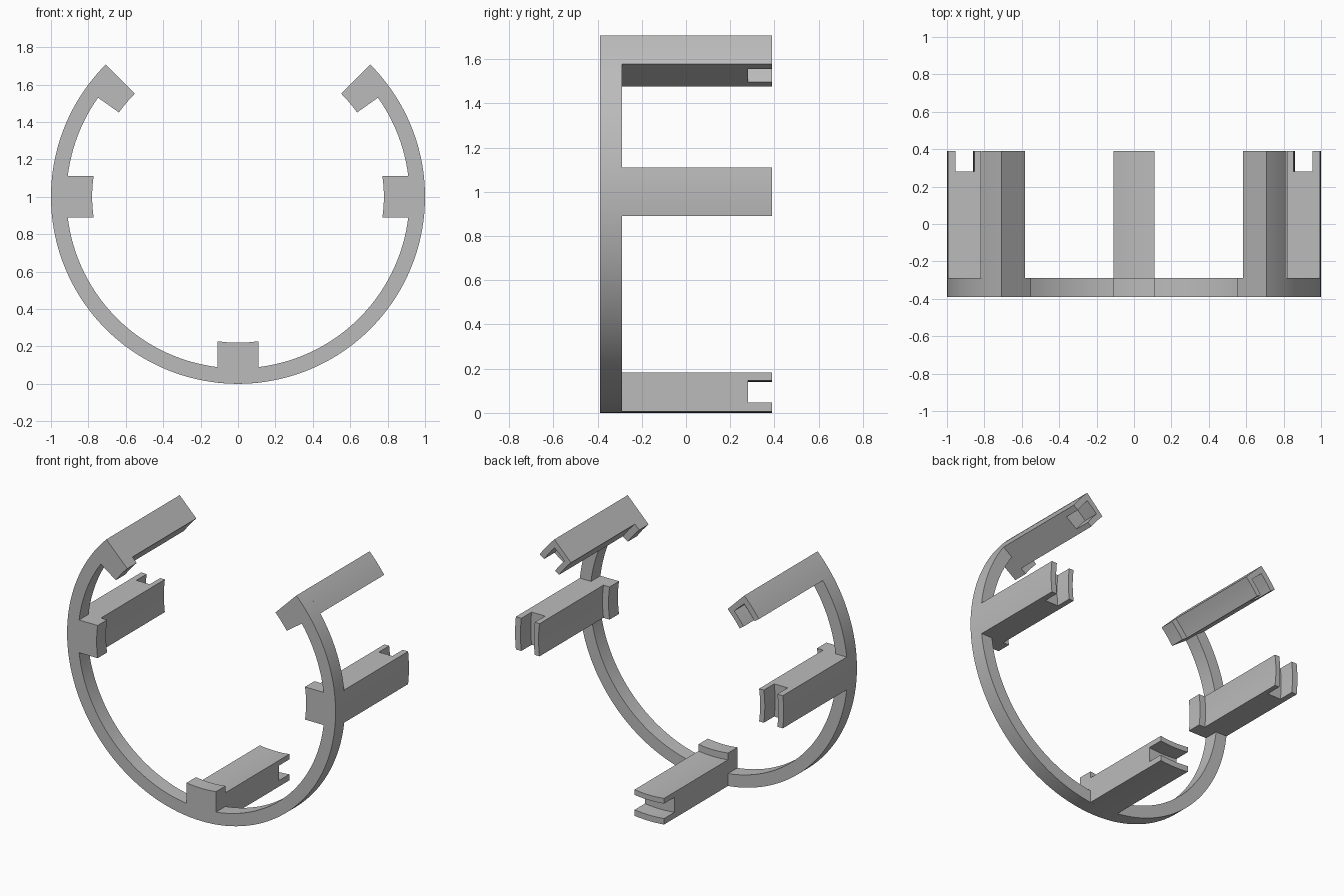
import bpy, bmesh
from math import sin, cos, asin, radians, pi, ceil

cube = bpy.data.objects.get("Cube")
if cube:
    bpy.data.objects.remove(cube, do_unlink=True)

grey = bpy.data.materials.new("plain_grey")
grey.use_nodes = True
grey.diffuse_color = (0.5, 0.5, 0.5, 1)
grey.node_tree.nodes["Principled BSDF"].inputs["Base Color"].default_value = (0.5, 0.5, 0.5, 1)

OUTER, INNER, TAB, BAR = 1.0, 0.917, 0.78, 0.825   # radii
FRONT, RING_BACK, BACK = -0.39, -0.29, 0.39        # depths
HALF = 0.11                                        # half width of a straight tab
TOP, TOP_LOW = radians(45), radians(35.3)          # angles of the end tabs


def arc(r, a0, a1):
    n = max(1, ceil(abs(a1 - a0) / radians(2.5)))
    return [(r * cos(a), 1 + r * sin(a)) for a in (a0 + (a1 - a0) * i / n for i in range(n + 1))]


def prism(name, outline, y0, y1):
    bm = bmesh.new()
    face = bm.faces.new([bm.verts.new((x, y0, z)) for x, z in outline])
    res = bmesh.ops.extrude_face_region(bm, geom=[face])
    moved = [v for v in res["geom"] if isinstance(v, bmesh.types.BMVert)]
    bmesh.ops.translate(bm, verts=moved, vec=(0, y1 - y0, 0))
    bmesh.ops.recalc_face_normals(bm, faces=bm.faces)
    mesh = bpy.data.meshes.new(name)
    bm.to_mesh(mesh)
    bm.free()
    mesh.materials.append(grey)
    obj = bpy.data.objects.new(name, mesh)
    bpy.context.collection.objects.link(obj)
    return obj


def activate(obj):
    bpy.ops.object.select_all(action='DESELECT')
    obj.select_set(True)
    bpy.context.view_layer.objects.active = obj


def smooth(obj):
    activate(obj)
    bpy.ops.object.shade_smooth_by_angle(angle=radians(20))


def spread(r, half=HALF):
    return asin(half / r)


# Open front ring with its five inward tabs, as one profile
start, end = -pi - TOP, TOP
outline = arc(OUTER, start, end) + arc(TAB, end, TOP_LOW)
at = TOP_LOW
for c in (0, -pi / 2, -pi):
    outline += arc(INNER, at, c + spread(INNER))
    outline += arc(TAB, c + spread(TAB), c - spread(TAB))
    at = c - spread(INNER)
outline += arc(INNER, at, -pi - TOP_LOW) + arc(TAB, -pi - TOP_LOW, start)
smooth(prism("front_ring", outline, FRONT, RING_BACK))


def notched_bar(name, profile, notch):
    bar = prism(name, profile, RING_BACK, BACK)
    cutter = prism(name + "_cutter", notch, BACK - 0.11, BACK + 0.1)
    cutter.hide_render = True
    mod = bar.modifiers.new("notch", 'BOOLEAN')
    mod.operation, mod.object, mod.solver = 'DIFFERENCE', cutter, 'EXACT'
    activate(bar)
    bpy.ops.object.modifier_apply(modifier="notch")
    bpy.data.objects.remove(cutter, do_unlink=True)
    smooth(bar)


# Straight bars at the sides and bottom, notched right through
for name, c in (("left_bar", 0), ("bottom_bar", -pi / 2), ("right_bar", -pi)):
    profile = arc(OUTER, c - spread(OUTER), c + spread(OUTER)) + arc(BAR, c + spread(BAR), c - spread(BAR))
    notch = arc(0.96, c - 0.2, c + 0.2) + arc(0.86, c + 0.2, c - 0.2)
    notched_bar(name, profile, notch)

# Upper bars at the ring ends, with a pocket open below and behind
for name, side in (("upper_left_bar", 1), ("upper_right_bar", -1)):
    profile = arc(OUTER, TOP_LOW, TOP) + arc(BAR, TOP, TOP_LOW)
    notch = arc(0.96, TOP_LOW - 0.1, TOP - 0.04) + arc(0.86, TOP - 0.04, TOP_LOW - 0.1)
    notched_bar(name, [(side * x, z) for x, z in profile], [(side * x, z) for x, z in notch])
